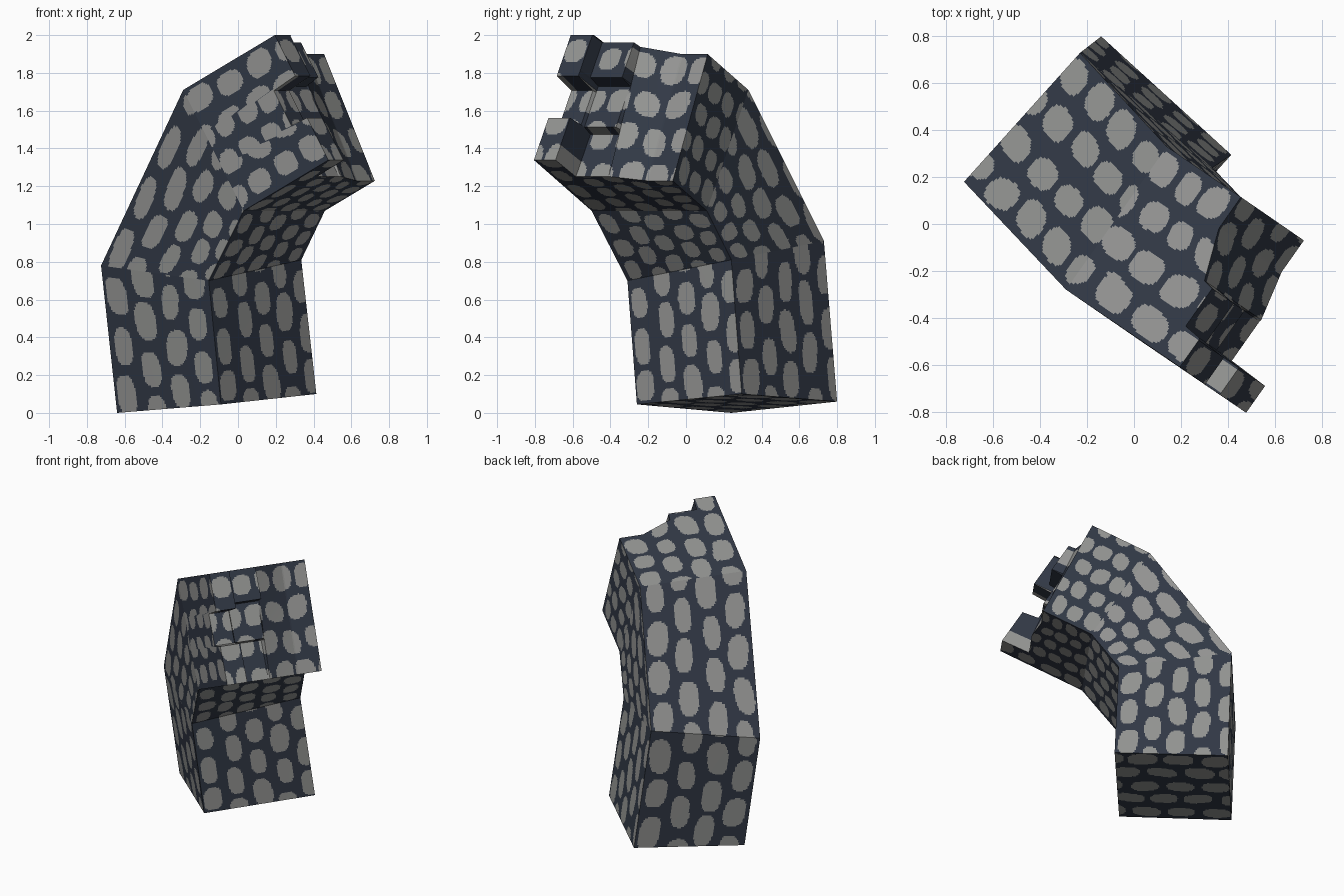
import bpy, random
from mathutils import Vector as V

if "Cube" in bpy.data.objects:
    bpy.data.objects.remove(bpy.data.objects["Cube"])

random.seed(7)
N = 80  # grid cells across every panel


def material(name, rgb):
    m = bpy.data.materials.new(name)
    m.diffuse_color = (*rgb, 1)
    m.use_nodes = True
    m.node_tree.nodes["Principled BSDF"].inputs["Base Color"].default_value = m.diffuse_color
    return m


DARK = material("dark slate", (0.031, 0.040, 0.060))
GREY = material("stone grey", (0.29, 0.293, 0.285))

# Corner rings of the bent square beam, counter-clockwise from above
foot = [V(p) for p in ((-.64, .24, .0), (-.09, -.26, .045), (.415, .295, .10), (-.14, .80, .06))]
knee = [V(p) for p in ((-.725, .18, .78), (-.155, -.31, .70), (.335, .24, .81), (-.23, .73, .91))]
neck = [V(p) for p in ((-.29, -.28, 1.71), (.03, -.50, 1.07), (.46, .11, 1.07), (.14, .33, 1.71))]
AXIS = V((.735, -.50, .44))  # direction of the broken end


def end_height(u, v):
    """Stepped, broken end: u runs top to bottom, v runs left to right."""
    if v < .2:
        return .66 if u < .34 else .50 if u < .65 else .61
    if v < .48:
        return .57 if u < .3 else .48 if u < .65 else .41
    return .43 - .07 * u + .09 * (1 - u * .4) * max(0, 1 - (v - .48) / .3)


# Irregularities of the stones: one fixed set of numbers per cell
JITTER = [[random.uniform(-1, 1) for _ in range(5)] for _ in range(997)]


def is_spot(s, t, cols, rows, key):
    """Staggered columns of rounded, slightly irregular stones."""
    x = s * cols
    c = int(x)
    y = t * rows + (.5 if c % 2 else 0) + .12
    r = int(y)
    j = JITTER[(key * 53 + c * 11 + r) % 997]
    dx = (x - c - .5 + .07 * j[0]) / (.36 + .05 * j[1])
    dy = (y - r - .5 + .05 * j[2]) / (.40 + .04 * j[3])
    dx += .2 * dy * j[4]
    return abs(dx) ** 2.6 + abs(dy) ** 2.6 < 1


def build(name, panels):
    """Each panel is (surface function of s and t, spot columns, spot rows)."""
    verts, faces, mats = [], [], []
    for k, (fn, cols, rows) in enumerate(panels):
        o = len(verts)
        verts += [fn(i / N, j / N) for j in range(N + 1) for i in range(N + 1)]
        for j in range(N):
            for i in range(N):
                a = o + j * (N + 1) + i
                faces.append((a, a + 1, a + N + 2, a + N + 1))
                mats.append(int(is_spot((i + .5) / N, (j + .5) / N, cols, rows, k + len(name) * 7)))
    me = bpy.data.meshes.new(name)
    me.from_pydata(verts, [], faces)
    me.materials.append(DARK)
    me.materials.append(GREY)
    me.polygons.foreach_set("material_index", mats)
    me.update()
    ob = bpy.data.objects.new(name, me)
    bpy.context.collection.objects.link(ob)


def wall(lo, hi, k):
    a, b, c, d = lo[k], lo[(k + 1) % 4], hi[k], hi[(k + 1) % 4]
    return lambda s, t: a.lerp(b, s).lerp(c.lerp(d, s), t)


def end_point(u, v, t=1):
    base = neck[0] + (neck[1] - neck[0]) * u + (neck[2] - neck[1]) * v
    return base + AXIS * end_height(u, v) * t


# Upright base with its underside
underside = lambda s, t: foot[0].lerp(foot[3], s).lerp(foot[1].lerp(foot[2], s), t)
build("base_block", [(wall(foot, knee, k), n, 3) for k, n in enumerate((4, 4.6, 4.6, 4))]
      + [(underside, 5, 3.2)])

# Leaning middle: short inner side, long outer side
build("leaning_block", [(wall(knee, neck, k), n, r)
                        for k, (n, r) in enumerate(((4.4, 3.2), (5, 3), (4.4, 3.3), (4, 3.7)))])

# Broken end: four ragged sides and the stepped end face
build("broken_end", [
    (lambda s, t: end_point(s, 0, t), 4, 3.2),
    (lambda s, t: end_point(1, s, t), 5, 3.5),
    (lambda s, t: end_point(1 - s, 1, t), 4.4, 3),
    (lambda s, t: end_point(0, 1 - s, t), 4, 3),
    (lambda s, t: end_point(s, t), 3.6, 4.5),
])
